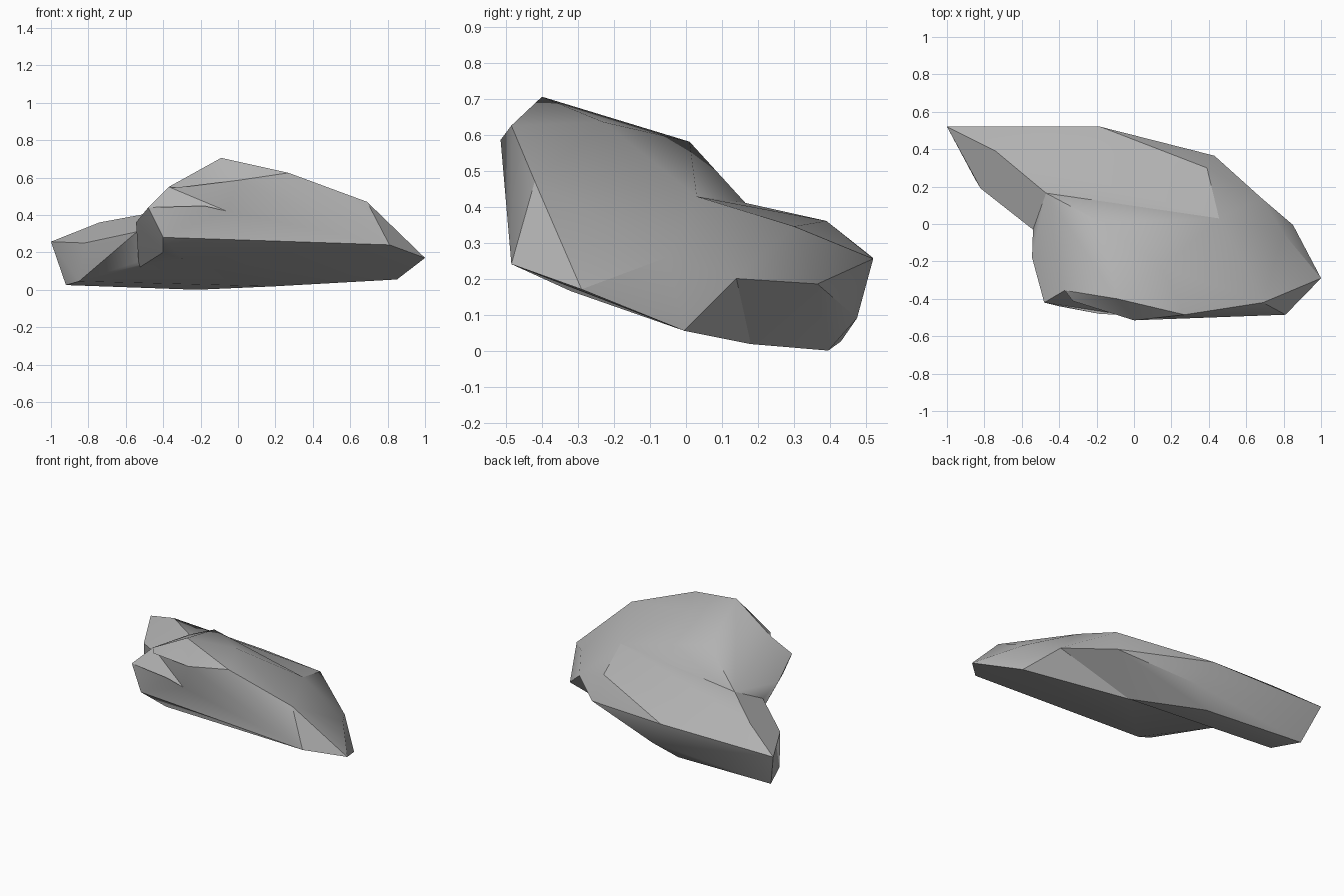
import bpy, bmesh, math

cube = bpy.data.objects.get("Cube")
if cube:
    bpy.data.objects.remove(cube, do_unlink=True)

# One plain stone colour
stone = bpy.data.materials.new("stone_grey")
stone.use_nodes = True
colour = (0.45, 0.45, 0.45, 1)
stone.diffuse_color = colour
bsdf = stone.node_tree.nodes["Principled BSDF"]
bsdf.inputs["Base Color"].default_value = colour
bsdf.inputs["Roughness"].default_value = 0.9


def chunk(name, corners):
    """Faceted convex lump of stone stretched over its corner points."""
    bm = bmesh.new()
    for c in corners:
        bm.verts.new(c)
    res = bmesh.ops.convex_hull(bm, input=bm.verts[:])
    loose = {e for k in ("geom_interior", "geom_unused") for e in res[k]
             if isinstance(e, bmesh.types.BMVert)}
    bmesh.ops.delete(bm, geom=list(loose), context="VERTS")
    bmesh.ops.recalc_face_normals(bm, faces=bm.faces[:])
    mesh = bpy.data.meshes.new(name)
    bm.to_mesh(mesh)
    bm.free()
    mesh.materials.append(stone)
    obj = bpy.data.objects.new(name, mesh)
    bpy.context.collection.objects.link(obj)
    return obj


def combine(target, tool, operation):
    """Apply a boolean and discard the tool."""
    mod = target.modifiers.new(operation.lower(), "BOOLEAN")
    mod.operation, mod.object, mod.solver = operation, tool, "EXACT"
    bpy.ops.object.select_all(action="DESELECT")
    bpy.context.view_layer.objects.active = target
    target.select_set(True)
    bpy.ops.object.modifier_apply(modifier=mod.name)
    bpy.data.objects.remove(tool, do_unlink=True)


# Corners shared by the front mass and the undercut in its brow
brow_back, brow_tip = (-0.37, -0.355, 0.55), (0.0, -0.515, 0.585)
ledge_end, ledge_mid = (-0.48, -0.42, 0.44), (-0.06, -0.485, 0.42)

# Ring of corners where the front mass meets the rear shelf
ring = [(-0.47, 0.165, 0.41), (0.455, 0.03, 0.428), (0.68, 0.14, 0.20),
        (0.19, 0.18, 0.018), (-0.54, -0.03, 0.31)]

# Tall front mass
rock = chunk("boulder", ring + [
    brow_back, brow_tip, ledge_end, ledge_mid,
    # crest
    (-0.09, -0.40, 0.705), (0.27, -0.485, 0.625), (0.69, -0.42, 0.47),
    (0.15, -0.23, 0.635), (-0.18, 0.01, 0.58),
    # outer rim
    (0.81, -0.485, 0.24), (1.0, -0.29, 0.17), (0.80, -0.05, 0.26),
    (0.85, -0.005, 0.055), (-0.545, -0.18, 0.36), (-0.40, -0.44, 0.28),
    # underside
    (-0.53, 0.12, 0.12), (-0.40, -0.33, 0.20), (-0.30, -0.32, 0.165)])

# Undercut below the brow
undercut = chunk("undercut_cutter", [
    brow_back, brow_tip, ledge_end, ledge_mid, (-0.26, -0.52, 0.53)])
undercut.hide_render = True
combine(rock, undercut, "DIFFERENCE")

# Low rear shelf with its spur, rooted inside the front mass
shelf = chunk("rear_shelf", ring + [
    (0.0, -0.15, 0.28),
    # top rim
    (0.39, 0.30, 0.345), (-0.18, 0.52, 0.255), (-1.0, 0.52, 0.257),
    (-0.74, 0.39, 0.36), (-0.82, 0.19, 0.25),
    # lower rim
    (0.43, 0.365, 0.185), (-0.09, 0.475, 0.09), (-0.22, 0.395, 0.0),
    (-0.92, 0.43, 0.025), (-0.85, 0.24, 0.045)])
combine(rock, shelf, "UNION")

# Tidy slivers, keep the sharp ridges crisp
bm = bmesh.new()
bm.from_mesh(rock.data)
bmesh.ops.remove_doubles(bm, verts=bm.verts[:], dist=0.003)
bmesh.ops.dissolve_degenerate(bm, edges=bm.edges[:], dist=0.001)
bmesh.ops.recalc_face_normals(bm, faces=bm.faces[:])
bm.to_mesh(rock.data)
bm.free()
bpy.context.view_layer.objects.active = rock
rock.select_set(True)
bpy.ops.object.shade_smooth_by_angle(angle=math.radians(30))
